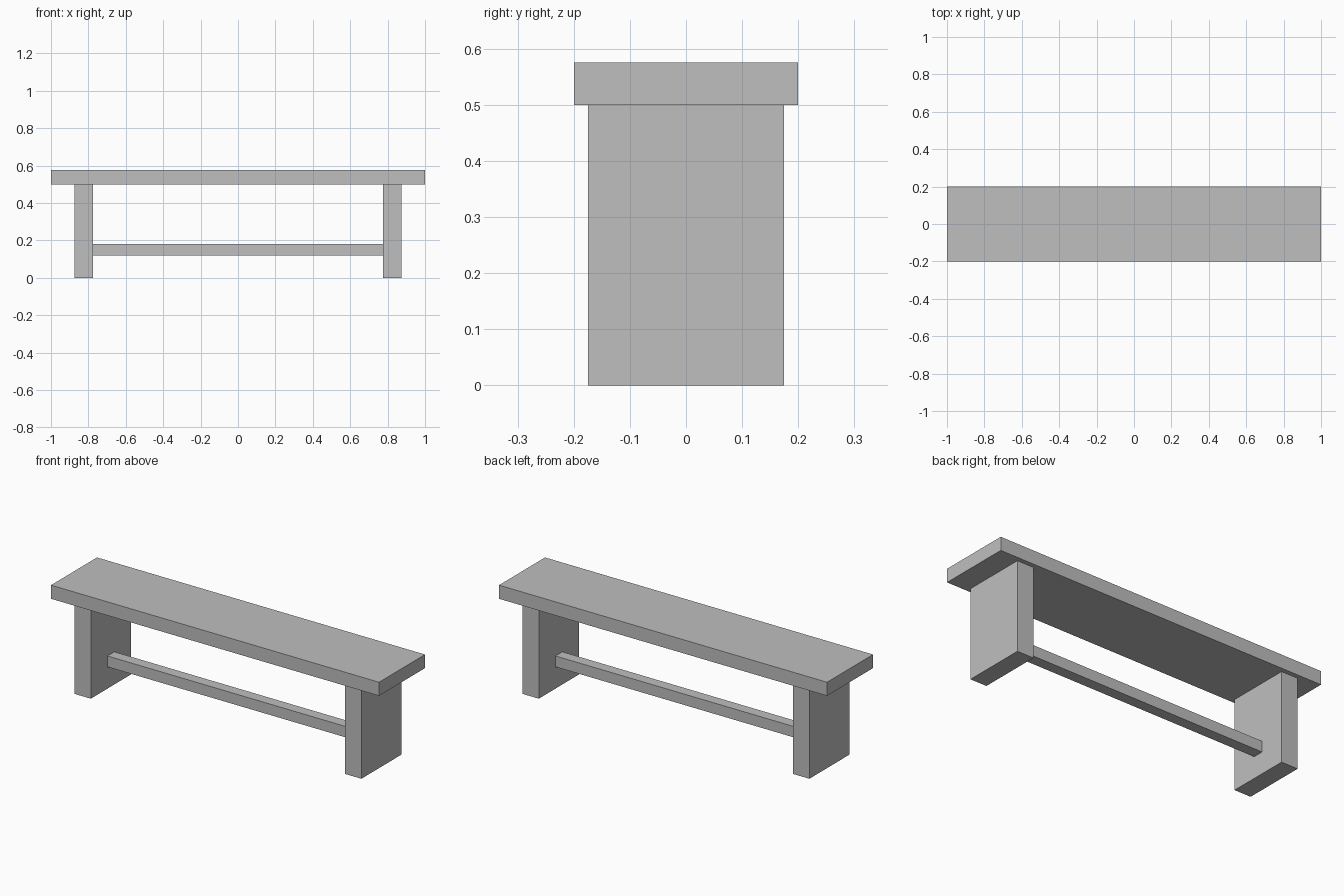
import bpy

if "Cube" in bpy.data.objects:
    bpy.data.objects.remove(bpy.data.objects["Cube"])

grey = bpy.data.materials.new("plain_grey")
grey.diffuse_color = (0.52, 0.52, 0.52, 1.0)
grey.use_nodes = True
grey.node_tree.nodes["Principled BSDF"].inputs["Base Color"].default_value = grey.diffuse_color


def box(name, size, centre):
    """Sharp-edged block with its dimensions baked into the mesh."""
    bpy.ops.mesh.primitive_cube_add(size=1, location=centre)
    obj = bpy.context.object
    obj.name = name
    obj.scale = size
    bpy.ops.object.transform_apply(location=False, rotation=False, scale=True)
    obj.data.materials.append(grey)
    return obj


# Seat plank
box("seat", (2.0, 0.4, 0.075), (0, 0, 0.5375))

# Slab legs under each end
for side, label in ((-1, "left"), (1, "right")):
    box(label + "_leg", (0.1, 0.35, 0.5), (side * 0.825, 0, 0.25))

# Stretcher bar between the inner leg faces
box("stretcher", (1.55, 0.06, 0.06), (0, 0, 0.15))
